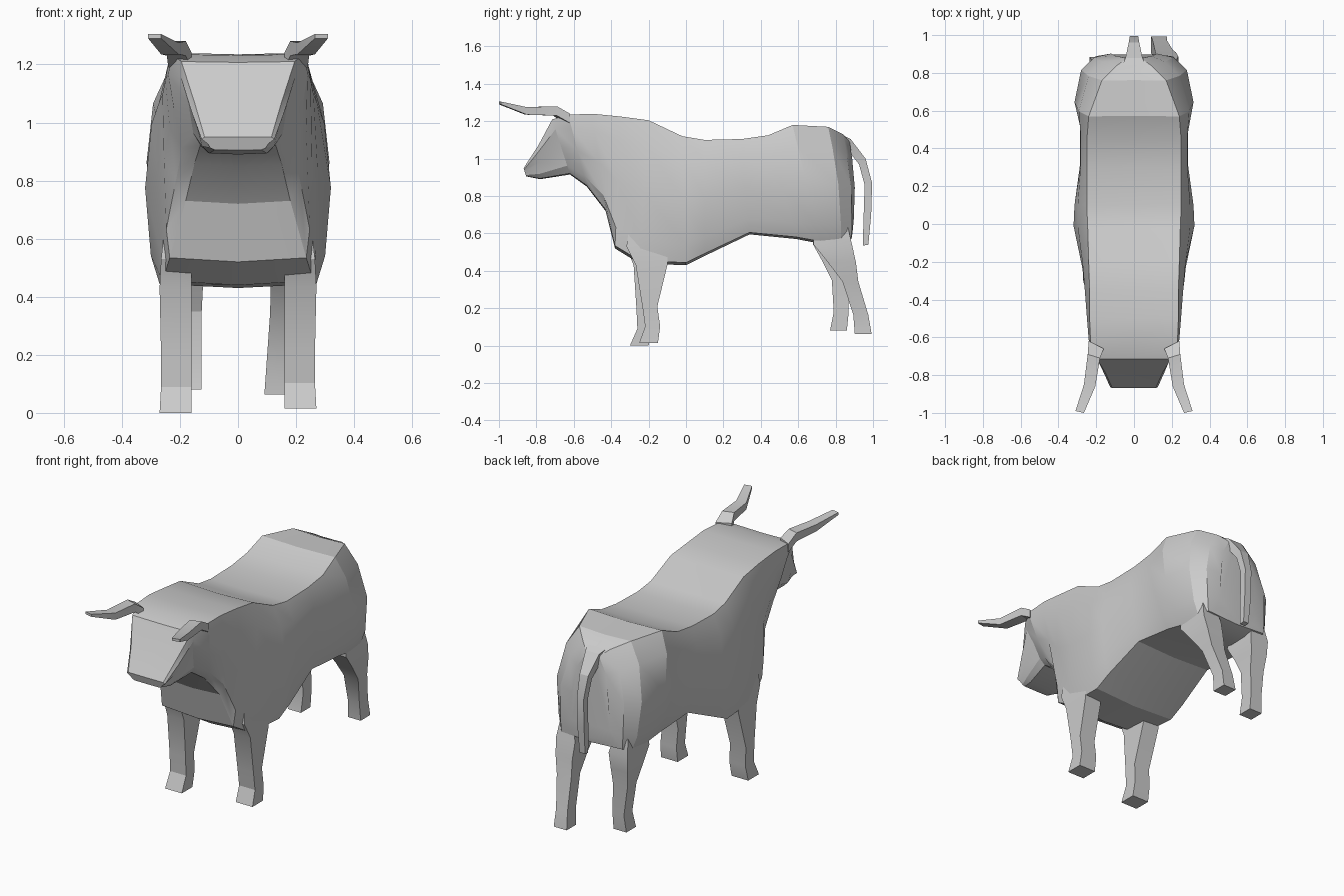
import bpy, bmesh, math


def loft(name, rings, angle=22):
    """Skin a list of equal-sized point rings and cap both ends."""
    bm = bmesh.new()
    loops = [[bm.verts.new(p) for p in ring] for ring in rings]
    n = len(loops[0])
    for a, b in zip(loops, loops[1:]):
        for i in range(n):
            j = (i + 1) % n
            bm.faces.new((a[i], a[j], b[j], b[i]))
    bm.faces.new(loops[0])
    bm.faces.new(loops[-1])
    bmesh.ops.recalc_face_normals(bm, faces=bm.faces)
    mesh = bpy.data.meshes.new(name)
    bm.to_mesh(mesh)
    bm.free()
    obj = bpy.data.objects.new(name, mesh)
    bpy.context.collection.objects.link(obj)
    bpy.ops.object.select_all(action='DESELECT')
    obj.select_set(True)
    bpy.context.view_layer.objects.active = obj
    bpy.ops.object.shade_smooth_by_angle(angle=math.radians(angle))
    return obj


# Torso, neck and head: slanted sections from muzzle to rump
# (y top, z top, y bottom, z bottom, half width top, middle, bottom)
SECTIONS = [
    (-.868, .95, -.855, .905, .115, .105, .08),
    (-.79, 1.07, -.78, .89, .15, .14, .10),
    (-.715, 1.21, -.62, .915, .195, .17, .13),
    (-.63, 1.235, -.53, .85, .23, .22, .15),
    (-.50, 1.24, -.43, .72, .235, .235, .18),
    (-.35, 1.225, -.38, .52, .235, .255, .235),
    (-.20, 1.205, -.25, .44, .24, .275, .26),
    (-.02, 1.12, 0, .43, .245, .32, .27),
    (.10, 1.10, .10, .48, .25, .315, .27),
    (.30, 1.105, .34, .595, .25, .285, .25),
    (.44, 1.125, .59, .57, .25, .285, .24),
    (.57, 1.18, .72, .545, .24, .315, .23),
    (.76, 1.17, .83, .55, .17, .28, .225),
    (.84, 1.13, .885, .57, .09, .21, .20),
    (.875, 1.09, .89, .60, .04, .12, .14),
]


def body_ring(yt, zt, yb, zb, wt, wm, wb):
    half = [(wt, 1), ((wt + wm) / 2 + .015, .82), (wm, .5),
            (wm * .6 + wb * .4, .16), (wb, .02)]
    pts = [(0, .99)] + half + [(0, 0)] + [(-x, f) for x, f in reversed(half)]
    return [(x, yb + (yt - yb) * f + (.02 * math.sin(math.pi * f) if yb > .8 else 0),
             zb + (zt - zb) * f) for x, f in pts]


loft("body", [body_ring(*s) for s in SECTIONS])

# Legs: four-sided rings (z, y front, y back, x inner, x outer)
FRONT = [(.66, -.30, -.12, .17, .25), (.53, -.32, -.10, .16, .265),
         (.43, -.28, -.11, .16, .27),
         (.20, -.265, -.185, .16, .265), (.09, -.26, -.18, .16, .265),
         (0, -.30, -.20, .16, .27)]
HIND = [(.66, .68, .86, .14, .22), (.54, .68, .885, .11, .235),
        (.45, .73, .88, .12, .23), (.35, .78, .865, .125, .22),
        (.18, .79, .87, .125, .20), (.08, .77, .86, .125, .21)]


def leg(name, table, side, lean=0, lift=0, tuck=0):
    rings = []
    for z, y0, y1, x0, x1 in table:
        t = max(0, 1 - z / .55)
        s, zz, d = t * lean, z + lift * t, t * tuck
        x0, x1 = side * (x0 - d), side * (x1 - d)
        rings.append([(x0, y0 + s, zz), (x1, y0 + s, zz),
                      (x1, y1 + s, zz), (x0, y1 + s, zz)])
    loft(name, rings)


leg("front_leg_left", FRONT, -1)
leg("front_leg_right", FRONT, 1, .05, .015)
leg("hind_leg_left", HIND, -1)
leg("hind_leg_right", HIND, 1, .155, -.02, .04)

# Horns: flat bars bent forward (x inner, x outer, y inner, y outer, z low, z high)
HORN = [(.16, .24, -.66, -.62, 1.19, 1.24), (.18, .245, -.71, -.69, 1.23, 1.28),
        (.205, .265, -.86, -.85, 1.235, 1.275), (.265, .31, -1.0, -.99, 1.29, 1.305)]
for name, s in (("horn_left", -1), ("horn_right", 1)):
    loft(name, [[(s * a, y0, h), (s * b, y1, h), (s * b, y1, l), (s * a, y0, l)]
                for a, b, y0, y1, l, h in HORN])

# Tail: tapered strip hanging behind the rump (y, z, half width, dy, dz to inner side)
TAIL = [(.80, 1.145, .08, -.02, -.05), (.88, 1.105, .045, -.03, -.04),
        (.96, 1.0, .028, -.035, -.03), (.995, .87, .022, -.04, -.01),
        (.99, .70, .022, -.04, 0), (.975, .54, .018, -.03, -.005)]
loft("tail", [[(-w, y, z), (w, y, z), (w, y + dy, z + dz), (-w, y + dy, z + dz)]
              for y, z, w, dy, dz in TAIL])
